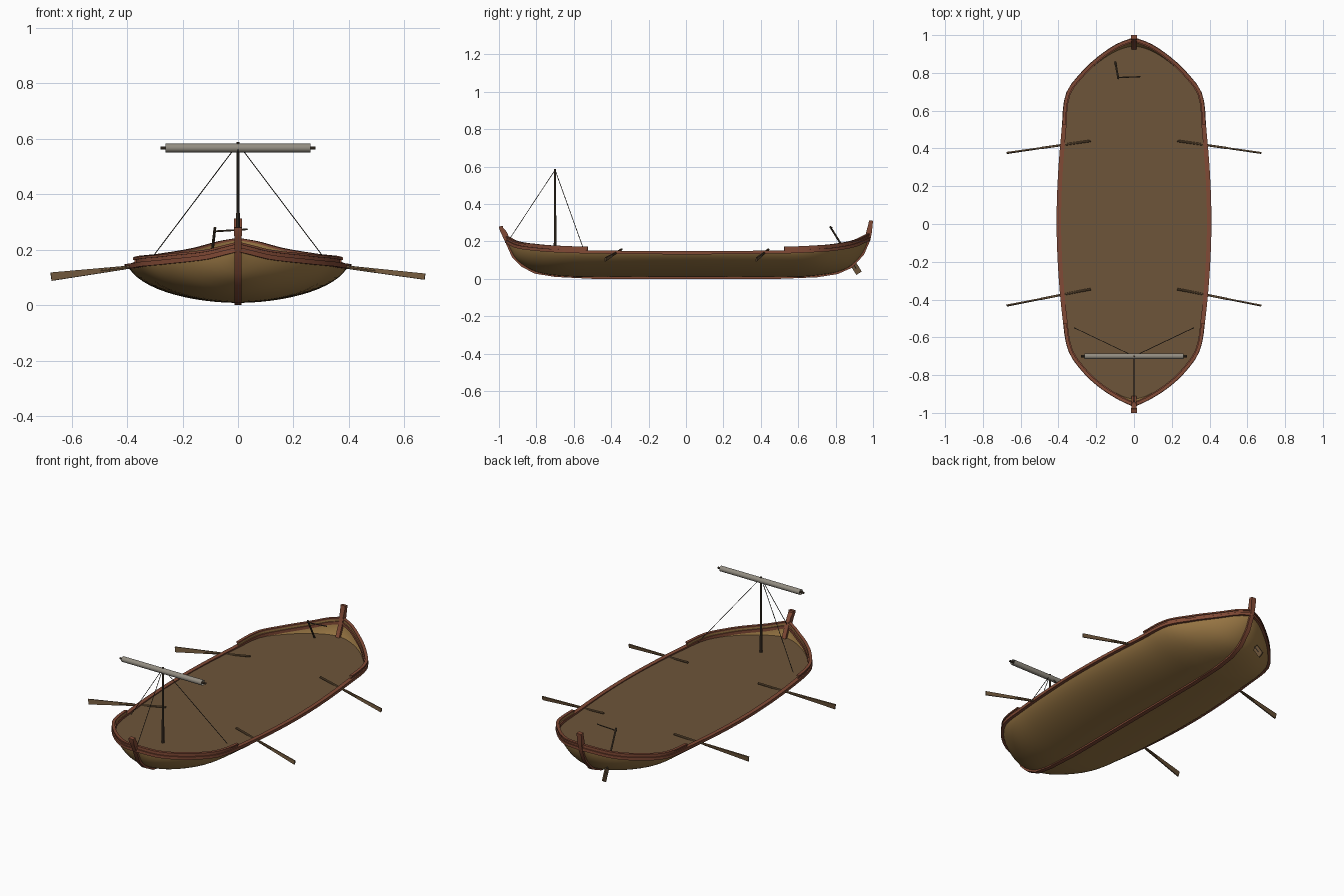
import bpy, bmesh, math
from mathutils import Vector

if "Cube" in bpy.data.objects:
    bpy.data.objects.remove(bpy.data.objects["Cube"])


def material(name, rgb):
    m = bpy.data.materials.new(name)
    m.diffuse_color = (*rgb, 1)
    m.use_nodes = True
    m.node_tree.nodes["Principled BSDF"].inputs["Base Color"].default_value = m.diffuse_color
    return m


TAN = material("tan_planking", (0.33, 0.19, 0.06))
DECK = material("deck_brown", (0.155, 0.091, 0.042))
RED = material("red_brown_trim", (0.22, 0.068, 0.036))
SPAR = material("dark_spar", (0.075, 0.052, 0.032))
OAR = material("oar_wood", (0.16, 0.095, 0.045))
SAIL = material("grey_canvas", (0.29, 0.265, 0.22))
ROPE = material("dark_rope", (0.045, 0.038, 0.03))


def finish(name, bm, mat):
    bmesh.ops.remove_doubles(bm, verts=bm.verts[:], dist=1e-5)
    bmesh.ops.recalc_face_normals(bm, faces=bm.faces[:])
    me = bpy.data.meshes.new(name)
    bm.to_mesh(me)
    bm.free()
    me.materials.append(mat)
    ob = bpy.data.objects.new(name, me)
    bpy.context.collection.objects.link(ob)
    return ob


def loft(name, rings, mat, closed=True, caps=True):
    """Skin a list of cross-sections."""
    bm = bmesh.new()
    vs = [[bm.verts.new(p) for p in r] for r in rings]
    n = len(rings[0])
    for a, b in zip(vs, vs[1:]):
        for i in range(n if closed else n - 1):
            j = (i + 1) % n
            bm.faces.new((a[i], a[j], b[j], b[i]))
    if closed and caps:
        bm.faces.new(vs[0])
        bm.faces.new(vs[-1])
    return finish(name, bm, mat)


def rod(name, p0, p1, r0, r1, mat, sides=10, caps=True):
    p0, p1 = Vector(p0), Vector(p1)
    d = (p1 - p0).normalized()
    u = d.orthogonal().normalized()
    v = d.cross(u)
    ang = [2 * math.pi * i / sides for i in range(sides)]
    rings = [[p + (u * math.cos(a) + v * math.sin(a)) * r for a in ang] for p, r in ((p0, r0), (p1, r1))]
    return loft(name, rings, mat, caps=caps)


def plate(name, p0, p1, w0, w1, thick, across, mat):
    """Tapered flat blade; 'across' is the width direction."""
    p0, p1 = Vector(p0), Vector(p1)
    d = (p1 - p0).normalized()
    w = Vector(across)
    w = (w - d * w.dot(d)).normalized()
    t = d.cross(w) * thick / 2
    rings = [[p + w * k / 2 + t, p + w * k / 2 - t, p - w * k / 2 - t, p - w * k / 2 + t]
             for p, k in ((p0, w0), (p1, w1))]
    return loft(name, rings, mat)


def curve(pts):
    """Smooth cubic curve through (y, value) points."""
    n = len(pts)
    sl = []
    for i in range(n):
        a, b = pts[max(i - 1, 0)], pts[min(i + 1, n - 1)]
        sl.append((b[1] - a[1]) / (b[0] - a[0]))

    def f(y):
        y = min(max(y, pts[0][0]), pts[-1][0])
        i = max(k for k in range(n - 1) if pts[k][0] <= y)
        (x0, v0), (x1, v1) = pts[i], pts[i + 1]
        h = x1 - x0
        t = (y - x0) / h
        return ((2*t**3 - 3*t*t + 1) * v0 + (t**3 - 2*t*t + t) * h * sl[i]
                + (3*t*t - 2*t**3) * v1 + (t**3 - t*t) * h * sl[i + 1])
    return f


# Hull lines: half beam, keel height, sheer height
Y0, Y1 = -0.955, 0.975
beam = curve([(Y0, 0), (-.92, .075), (-.86, .17), (-.78, .258), (-.67, .335), (-.5, .365), (-.25, .388),
              (0, .397), (.25, .39), (.5, .37), (.69, .347), (.8, .265), (.88, .178), (.945, .08), (Y1, 0)])
keel = curve([(Y0, .197), (-.914, .118), (-.87, .077), (-.8, .04), (-.7, .02), (-.55, .012), (0, .012),
              (.6, .012), (.7, .02), (.8, .037), (.877, .07), (.94, .137), (Y1, .21)])
sheer = curve([(Y0, .207), (-.9, .18), (-.8, .165), (-.7, .157), (-.5, .15), (0, .146),
               (.5, .15), (.7, .158), (.8, .167), (.9, .187), (Y1, .222)])
TMAX = math.radians(80)


def stations(a, b, n):
    return [(a + b) / 2 + (b - a) / 2 * math.sin(math.pi / 2 * (2 * i / n - 1)) for i in range(n + 1)]


# Hull shell
rings = []
for y in stations(Y0, Y1, 64):
    ring = []
    for i in range(-14, 15):
        t = TMAX * i / 14
        k = (1 - math.cos(t)) / (1 - math.cos(TMAX))
        ring.append((max(beam(y), 0) * math.sin(t) / math.sin(TMAX), y, keel(y) + (sheer(y) - keel(y)) * k))
    rings.append(ring)
hull = loft("hull", rings, TAN, closed=False)
mod = hull.modifiers.new("thickness", 'SOLIDIFY')
mod.thickness, mod.offset = 0.005, 0

# Flat deck fitted to the hull section at its height
ZD = 0.143
rings = []
for y in stations(-0.925, 0.94, 48):
    k = min(max((ZD - keel(y)) / (sheer(y) - keel(y)), 0), 1)
    t = math.acos(1 - k * (1 - math.cos(TMAX)))
    x = beam(y) * math.sin(t) / math.sin(TMAX)
    rings.append([(-x, y, ZD), (x, y, ZD)])
loft("deck", rings, DECK, closed=False)


def band(name, a, b, z0, z1, o0, o1, mat):
    """Rail following the hull outline on both sides; z is relative to the sheer."""
    for s, side in ((-1, "left"), (1, "right")):
        rings = []
        for y in stations(a, b, 48):
            e0, e1 = max(y - .004, Y0), min(y + .004, Y1)
            nrm = Vector((1, -(beam(e1) - beam(e0)) / (e1 - e0))).normalized()
            ring = []
            for o, z in ((o0, z0), (o1, z0), (o1, z1), (o0, z1)):
                ring.append((s * max(beam(y) + o * nrm.x, 0), y + o * nrm.y, sheer(y) + z))
            rings.append(ring)
        loft(f"{name}_{side}", rings, mat)


# Rubbing rail all round, raised bulwarks with cap rails at bow and stern
band("rubbing_rail", Y0, Y1, -.015, .002, -.011, .013, RED)
for end, a, b in (("bow", Y0, -.525), ("stern", .525, Y1)):
    band(end + "_bulwark", a, b, .002, .015, 0, .006, RED)
    band(end + "_lining", a, b, -.002, .015, -.005, 0, TAN)
    band(end + "_cap_rail", a, b, .013, .021, -.006, .011, RED)

# Keel and both stem posts in one sweep
line = [(-1, .28), (-.998, .265), (-.987, .24), (-.968, .2), (-.93, .115), (-.88, .065), (-.81, .028),
        (-.7, .01), (-.5, 0), (.5, 0), (.7, .008), (.81, .025), (.89, .06), (.952, .13), (.985, .205),
        (.994, .25), (.998, .293), (1, .31)]
rings = []
for i, (y, z) in enumerate(line):
    a, b = line[max(i - 1, 0)], line[min(i + 1, len(line) - 1)]
    d = Vector((b[0] - a[0], b[1] - a[1])).normalized()
    head = i < 2 or i > len(line) - 3
    w, depth = (.015, .022) if head else (.0125, .03 if z > .1 else .02)
    iy, iz = y - d.y * depth, z + d.x * depth
    rings.append([(-w, y, z), (w, y, z), (w, iy, iz), (-w, iy, iz)])
loft("keel_and_posts", rings, RED)

# Mast, yard, furled sail (open tubes) and rigging
MY = -0.70
rod("mast", (0, MY, .13), (0, MY, .588), .0075, .005, SPAR)
rod("yard", (-.28, MY, .567), (.28, MY, .567), .006, .006, SPAR, caps=False)
rod("furled_sail", (-.262, MY, .567), (.262, MY, .567), .016, .016, SAIL, 12, caps=False)
for name, p in (("forestay", (0, -.952, .2)), ("left_shroud", (-.315, -.55, .165)), ("right_shroud", (.315, -.55, .165))):
    rod(name, (0, MY, .582), p, .0018, .0018, ROPE, 6)

# Four oars passing through the sides
for s, side in ((-1, "left"), (1, "right")):
    for pos, yi, yo in (("fore", -.345, -.432), ("aft", .44, .376)):
        inner, outer = Vector((s * .23, yi, .157)), Vector((s * .674, yo, .103))
        rod(f"{pos}_{side}_oar_shaft", inner, inner.lerp(outer, .6), .006, .006, OAR, 8)
        plate(f"{pos}_{side}_oar_blade", inner.lerp(outer, .4), outer, .012, .03 if s < 0 else .022,
              .007, (0, .15, 1), OAR)

# Steering oar with tiller
top, low = Vector((-.083, .77, .28)), Vector((-.112, .925, .03))
rod("steering_shaft", top, top.lerp(low, .9), .005, .005, SPAR, 8)
plate("steering_blade", top.lerp(low, .76), low, .034, .034, .007, (0, 1, .5), OAR)
rod("tiller", (-.09, .775, .266), (.035, .78, .274), .0035, .003, SPAR, 8)

# Smooth shading with crisp edges
for ob in bpy.context.collection.objects:
    ob.select_set(True)
    bpy.context.view_layer.objects.active = ob
bpy.ops.object.shade_smooth_by_angle(angle=math.radians(35))
